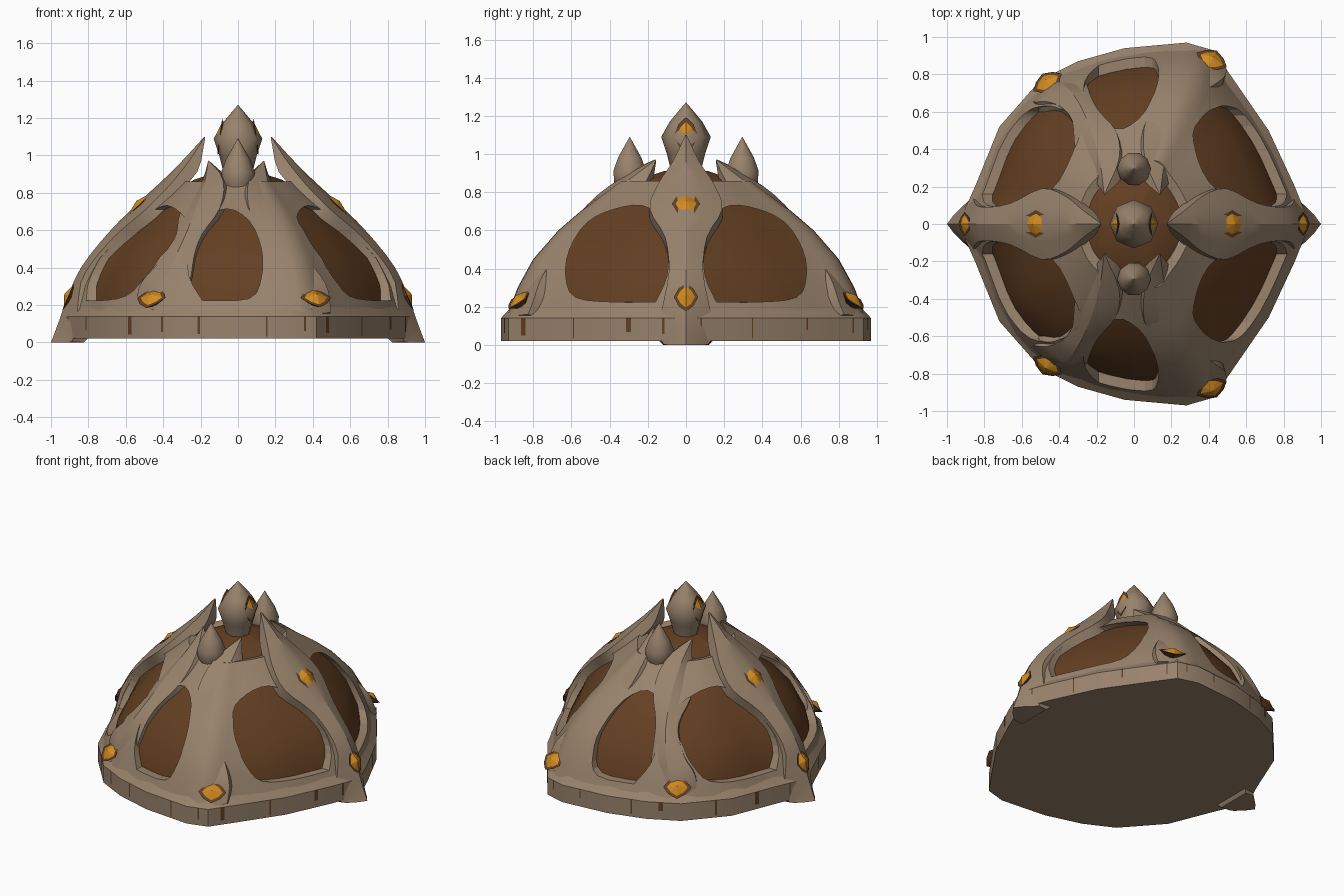
import bpy, bmesh, math, random
from mathutils import Vector

if "Cube" in bpy.data.objects:
    bpy.data.objects.remove(bpy.data.objects["Cube"])

random.seed(4)


def material(name, col):
    m = bpy.data.materials.new(name)
    m.diffuse_color = (*col, 1)
    m.use_nodes = True
    m.node_tree.nodes["Principled BSDF"].inputs["Base Color"].default_value = m.diffuse_color
    return m


STONE = material("tan stone", (0.315, 0.225, 0.15))
BROWN = material("dark brown", (0.125, 0.050, 0.016))
AMBER = material("amber", (0.64, 0.26, 0.015))


def finish(name, bm, mat, angle=30):
    bmesh.ops.recalc_face_normals(bm, faces=bm.faces)
    me = bpy.data.meshes.new(name)
    bm.to_mesh(me)
    bm.free()
    me.materials.append(mat)
    ob = bpy.data.objects.new(name, me)
    bpy.context.collection.objects.link(ob)
    if angle:
        shade(ob, angle)
    return ob


def shade(ob, angle):
    bpy.ops.object.select_all(action='DESELECT')
    ob.select_set(True)
    bpy.context.view_layer.objects.active = ob
    bpy.ops.object.shade_smooth_by_angle(angle=math.radians(angle))


def loft(name, loops, mat, caps=(True, True), angle=30):
    """Skin a list of closed loops with equal point counts."""
    bm = bmesh.new()
    rows = [[bm.verts.new(p) for p in lp] for lp in loops]
    n = len(rows[0])
    for a, b in zip(rows, rows[1:]):
        for i in range(n):
            j = (i + 1) % n
            bm.faces.new((a[i], a[j], b[j], b[i]))
    if caps[0]:
        bm.faces.new(rows[0])
    if caps[1]:
        bm.faces.new(rows[-1])
    bmesh.ops.remove_doubles(bm, verts=bm.verts, dist=0.0005)
    return finish(name, bm, mat, angle)


def smooth_path(pts, steps=3):
    """Catmull-Rom interpolation of points of any dimension."""
    p = [Vector(q) for q in pts]
    p = [2 * p[0] - p[1]] + p + [2 * p[-1] - p[-2]]
    out = []
    for i in range(1, len(p) - 2):
        a, b, c, d = p[i - 1:i + 3]
        for k in range(steps):
            t = k / steps
            out.append(0.5 * (2 * b + (c - a) * t + (2 * a - 5 * b + 4 * c - d) * t * t
                              + (3 * b - a - 3 * c + d) * t ** 3))
    return out + [p[-2]]


def frame(pos, tan):
    """Across, along and outward directions on the dome."""
    rad = Vector((pos.x, pos.y, 0)).normalized()
    t = tan.normalized()
    s = t.cross(rad).normalized()
    n = s.cross(t)
    return s, t, (n if n.dot(rad) > 0 else -n)


def rib(name, pts, sharp=0):
    """Ridged rib; each point is x, y, z, half width. The path is the ridge."""
    path = smooth_path(pts)
    loops = []
    for i, q in enumerate(path):
        c = q.xyz
        tan = path[min(i + 1, len(path) - 1)].xyz - path[max(i - 1, 0)].xyz
        s, t, n = frame(c, tan)
        w = max(q[3], 0.004)
        k = min(1, w / 0.06)
        drop = w * (.2 + sharp * max(0, 1 - c.z / .35)) + .015 * k
        prof = [(-w, -drop - .07 * k), (-w, -drop), (-.5 * w, -.42 * drop), (0, 0),
                (.5 * w, -.42 * drop), (w, -drop), (w, -drop - .07 * k)]
        loop = [c + s * u + n * v for u, v in prof]
        for v in loop:
            v.z = max(v.z, 0)
        loops.append(loop)
    return loft(name, loops, STONE)


def gem(name, pos, tan, w, h, push=0.0):
    """Faceted amber gem in a brown diamond setting."""
    pos = Vector(pos)
    s, t, n = frame(pos, Vector(tan))
    pos += n * push
    for label, mat, k, d in (("", AMBER, 1, .026), ("_setting", BROWN, 1.28, .006)):
        bm = bmesh.new()
        rim = [bm.verts.new(pos + (s * u * w + t * v * h) * k)
               for u, v in ((1, 0), (.6, .6), (0, 1), (-.6, .6), (-1, 0), (-.6, -.6), (0, -1), (.6, -.6))]
        tips = [bm.verts.new(pos + n * d), bm.verts.new(pos - n * .06)]
        for i in range(8):
            for tip in tips:
                bm.faces.new((rim[i], rim[(i + 1) % 8], tip))
        finish(name + label, bm, mat, 0)


def lathe(name, prof, sides, centre, mat, angle=50):
    loops = [[(centre[0] + max(r, .001) * math.cos(a), centre[1] + max(r, .001) * math.sin(a), z)
              for a in [2 * math.pi * i / sides for i in range(sides)]] for r, z in prof]
    return loft(name, loops, mat, angle=angle)


# Plan outline of the base (half, mirrored in y)
half = [(.94, 0), (.86, .2), (.72, .5), (.52, .79), (.42, .93), (.28, .97),
        (-.05, .94), (-.3, .87), (-.5, .77), (-.72, .52), (-.85, .2), (-.94, 0)]
outline = half + [(x, -y) for x, y in half[-2:0:-1]]
fine = [q.xy for q in smooth_path(outline + outline[:1], 3)][:-1]


def ring_loop(k, z, pts=outline):
    return [(x * k, y * k, z) for x, y in pts]


# Base ring with closed underside
loft("base_ring", [ring_loop(k, z) for k, z in
                   ((1, .02), (1, .14), (.975, .165), (.93, .215), (.88, .225), (.82, .18))],
     STONE, caps=(True, False))

# Inner brown dome seen through the openings
dome_prof = ((.91, .1), (.885, .2), (.86, .3), (.775, .45), (.63, .6), (.51, .7),
             (.375, .8), (.25, .87), (.12, .91), (.02, .92))
loft("inner_dome", [ring_loop(k, z, fine) for k, z in dome_prof], BROWN, angle=40)

# Stone shell, pierced by egg-shaped openings on all six sides
outer = ((.97, .15), (.94, .22), (.91, .3), (.825, .45), (.69, .6), (.57, .7), (.43, .8), (.35, .86))
inner = [(k - .075, z - .02) for k, z in reversed(outer)]
shell = loft("stone_shell", [ring_loop(k, z, fine) for k, z in (*outer, *inner, outer[0])],
             STONE, caps=(False, False))
front_egg = [(-.19, .225), (-.26, .35), (-.26, .5), (-.19, .65), (-.06, .715),
             (.06, .65), (.125, .5), (.125, .35), (.06, .235)]
side_egg = [(.16, .225), (.10, .36), (.10, .5), (.14, .66), (.23, .73), (.38, .71),
            (.52, .64), (.61, .5), (.63, .36), (.58, .25), (.38, .225)]


def prism(name, egg, place):
    pts = smooth_path(egg + egg[:1], 3)[:-1]
    ob = loft(name, [[place(u, v, e) for u, v in pts] for e in (-1.5, 1.5)], BROWN, angle=0)
    ob.hide_render = True
    return ob


cutters = [prism("front_cutter", front_egg, lambda u, v, e: (u, e, v)),
           prism("side_cutter_back", side_egg, lambda u, v, e: (e, u, v)),
           prism("side_cutter_front", side_egg, lambda u, v, e: (e, -u, v))]
for c in cutters:
    m = shell.modifiers.new("opening", 'BOOLEAN')
    m.operation, m.solver, m.object = 'DIFFERENCE', 'EXACT', c
    bpy.ops.object.select_all(action='DESELECT')
    bpy.context.view_layer.objects.active = shell
    bpy.ops.object.modifier_move_to_index(modifier=m.name, index=0)
    bpy.ops.object.modifier_apply(modifier=m.name)
    bpy.data.objects.remove(c)
shade(shell, 30)

# Side ribs ending in horns, with two gems each
for sx, side in ((1, "right"), (-1, "left")):
    rib(side + "_rib", [(sx * x, 0, z, w) for x, z, w in (
        (1, 0, .10), (.955, .12, .15), (.92, .22, .125), (.84, .4, .09), (.69, .59, .11),
        (.53, .75, .19), (.40, .87, .15), (.29, .98, .07), (.18, 1.1, .004))], sharp=.6)
    gem(side + "_lower_gem", (sx * .905, 0, .25), (-sx * .08, 0, .18), .05, .065)
    gem(side + "_upper_gem", (sx * .53, 0, .745), (-sx * .15, 0, .14), .058, .095, -.008)

# Front and back ribs, mirrored in y
right_path = ((.41, .905, .15, .11), (.37, .875, .25, .14), (.30, .82, .36, .14),
              (.235, .745, .49, .10), (.205, .645, .6, .085), (.18, .50, .73, .12),
              (.16, .32, .85, .10), (.14, .16, .97, .004))
left_path = ((-.47, .755, .15, .11), (-.435, .755, .25, .14), (-.375, .74, .36, .12),
             (-.32, .685, .49, .085), (-.27, .60, .6, .075), (-.22, .47, .73, .12),
             (-.18, .32, .85, .10), (-.16, .16, .97, .004))
for sy, end in ((-1, "front"), (1, "back")):
    for path, side in ((right_path, "right"), (left_path, "left")):
        rib(f"{end}_{side}_rib", [(x, sy * y, z, w) for x, y, z, w in path])
    gem(end + "_right_gem", (.41, sy * .865, .225), (-.10, -sy * .2, .2), .07, .06, .02)
    gem(end + "_left_gem", (-.455, sy * .745, .225), (.10, -sy * .17, .2), .07, .06, .02)
    # Small bud between the rib tips
    lathe(end + "_bud", ((.03, .74), (.085, .85), (.09, .91), (.065, .98), (.03, 1.04), (0, 1.09)),
          10, (0, sy * .295), STONE)

# Central finial with a gem on either side
lathe("finial", ((.05, .76), (.07, .88), (.10, 1.0), (.13, 1.09), (.085, 1.17), (.035, 1.23), (0, 1.27)),
      8, (0, 0), STONE)
for sx, side in ((1, "right"), (-1, "left")):
    gem(side + "_finial_gem", (sx * .105, 0, 1.1), (-sx * .02, 0, .15), .05, .075, -.008)

# Brown seams between the ring blocks
bm = bmesh.new()
for i in range(len(outline)):
    a, b = Vector((*outline[i], 0)), Vector((*outline[(i + 1) % len(outline)], 0))
    d = (b - a).normalized()
    p = a.lerp(b, random.uniform(.3, .7)) + Vector((d.y, -d.x, 0)) * .003
    d *= random.choice((.004, .006, .014))
    low, high = Vector((0, 0, random.uniform(.03, .09))), Vector((0, 0, .14))
    bm.faces.new([bm.verts.new(v) for v in (p - d + low, p + d + low, p + d + high, p - d + high)])
finish("ring_seams", bm, BROWN, 0)
